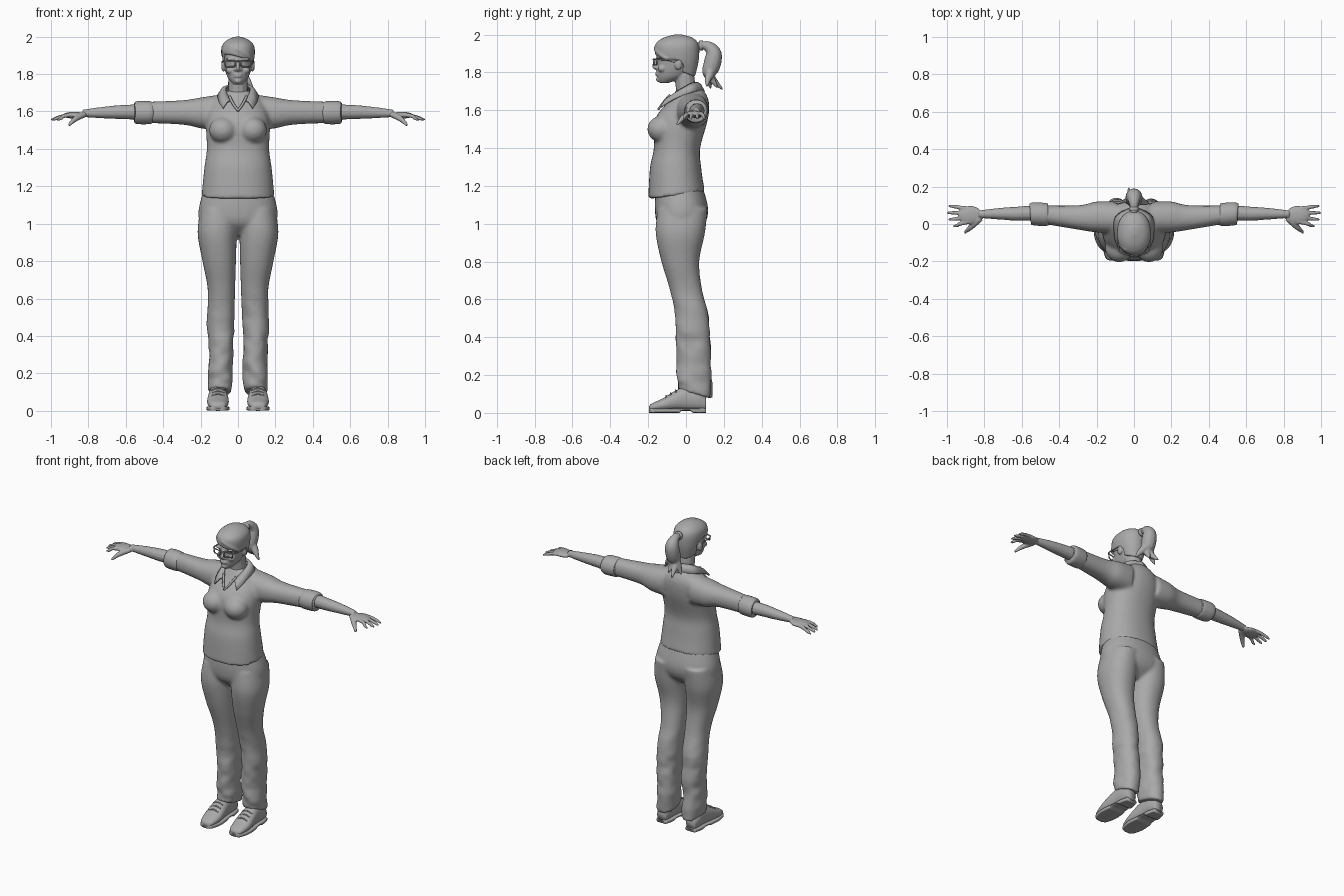
import bpy, bmesh, math
from mathutils import Vector, Matrix, noise

cube = bpy.data.objects.get("Cube")
if cube:
    bpy.data.objects.remove(cube, do_unlink=True)

GREY = (.4, .4, .4, 1)
SIDES = (-1, 1)
clay = bpy.data.materials.new("plain grey")
clay.diffuse_color = GREY
clay.use_nodes = True
clay.node_tree.nodes["Principled BSDF"].inputs["Base Color"].default_value = GREY


def smooth_rows(rows, steps=5):
    """Catmull-Rom interpolation through rows of numbers."""
    rows = [Vector(row) for row in rows]
    result = []
    for i in range(len(rows) - 1):
        start, end = rows[i], rows[i + 1]
        before = rows[i - 1] if i else start
        after = rows[min(i + 2, len(rows) - 1)]
        leave, arrive = (end - before) / 2, (after - start) / 2
        for step in range(steps):
            t = step / steps
            ease = t * t * (3 - 2 * t)
            result.append(start.lerp(end, ease) + leave * t * (1 - t) ** 2 - arrive * t * t * (1 - t))
    return result + [rows[-1]]


def skin_rings(bm, rings):
    """Bridge rings of points into a closed shell."""
    rings = [[bm.verts.new(point) for point in ring] for ring in rings]
    for low, high in zip(rings, rings[1:]):
        for i in range(len(low)):
            bm.faces.new((low[i - 1], low[i], high[i], high[i - 1]))
    bm.faces.new(rings[0])
    bm.faces.new(rings[-1])


def loft(bm, axis, rows, power=2.2, sides=32):
    """Rows hold the position on the axis, then the bounds on both other axes."""
    def curve(value):
        return math.copysign(abs(value) ** (2 / power), value)
    rings = []
    for t, a, b, c, d in smooth_rows(rows):
        ring = []
        for i in range(sides):
            angle = math.tau * i / sides
            u = (a + b) / 2 + (b - a) / 2 * curve(math.cos(angle))
            v = (c + d) / 2 + (d - c) / 2 * curve(math.sin(angle))
            ring.append({"x": (t, u, v), "y": (u, t, v), "z": (u, v, t)}[axis])
        rings.append(ring)
    skin_rings(bm, rings)


def body(bm, rows):
    """Symmetric upright loft: height, half width, front, back."""
    loft(bm, "z", [(z, -half, half, front, back) for z, half, front, back in rows])


def tube(bm, rows, steps=5, sides=12):
    """Round sweep through rows of x, y, z, radius."""
    rows = smooth_rows(rows, steps)
    points = [row.to_3d() for row in rows]
    side, rings = Vector((.3, .5, .8)), []
    for i, point in enumerate(points):
        along = (points[min(i + 1, len(points) - 1)] - points[max(i - 1, 0)]).normalized()
        side = (side - along * side.dot(along)).normalized()
        across = along.cross(side)
        angles = [math.tau * k / sides for k in range(sides)]
        rings.append([point + (side * math.cos(a) + across * math.sin(a)) * rows[i][3] for a in angles])
    skin_rings(bm, rings)


def ball(bm, centre, radii):
    bmesh.ops.create_uvsphere(bm, u_segments=20, v_segments=12, radius=1,
                              matrix=Matrix.LocRotScale(Vector(centre), None, Vector(radii)))


def finish(bm, name, voxel=0, relax=0, mirror=False):
    """Make the object; a voxel size blends its shells into one skin."""
    bmesh.ops.recalc_face_normals(bm, faces=bm.faces)
    mesh = bpy.data.meshes.new(name)
    bm.to_mesh(mesh)
    bm.free()
    mesh.materials.append(clay)
    mesh.shade_smooth()
    obj = bpy.data.objects.new(name, mesh)
    bpy.context.collection.objects.link(obj)
    if voxel:
        remesh = obj.modifiers.new("Blend", "REMESH")
        remesh.mode, remesh.voxel_size, remesh.use_smooth_shade = "VOXEL", voxel, True
    if relax:
        soften = obj.modifiers.new("Soften", "SMOOTH")
        soften.iterations = relax
    if mirror:
        obj.modifiers.new("Both sides", "MIRROR").use_mirror_merge = False
    return obj


# Shirt: torso, bust and sleeves, with a hem that dips at the front
bm = bmesh.new()
body(bm, [(1.15, .195, -.2, .1), (1.3, .18, -.19, .08), (1.4, .167, -.17, .075),
          (1.55, .17, -.165, .115), (1.65, .14, -.09, .12), (1.71, .07, -.05, .09)])
for vert in bm.verts:
    vert.co.z += max(0, 1.25 - vert.co.z) * (vert.co.y + .05) * 1.3
for side in SIDES:
    ball(bm, (side * .08, -.13, 1.5), (.075, .075, .07))
    loft(bm, "x", [(side * .1, -.05, .12, 1.5, 1.69), (side * .2, -.045, .12, 1.51, 1.675),
                   (side * .3, -.03, .1, 1.53, 1.66), (side * .54, .01, .1, 1.54, 1.65)])
finish(bm, "shirt", .01, 6)

# Rolled cuffs
bm = bmesh.new()
tube(bm, [(.455, .05, 1.594, .05), (.47, .05, 1.594, .061), (.54, .055, 1.594, .061), (.555, .055, 1.594, .05)],
     sides=32)
finish(bm, "sleeve_cuff", mirror=True)

# Collar: folded strip around the neck with pointed flaps
bm = bmesh.new()
fold = smooth_rows([(0, .06, 1.75), (.06, .02, 1.74), (.06, -.05, 1.7), (.035, -.095, 1.665)])
edge = smooth_rows([(0, .1, 1.7), (.1, .04, 1.7), (.105, -.07, 1.66), (.083, -.135, 1.62)])
strip = []
for upper, lower in zip(fold, edge):
    middle = upper.lerp(lower, .5) + Vector((0, 0, .012))
    strip.append([bm.verts.new(point) for point in (upper, middle, lower)])
for here, there in zip(strip, strip[1:]):
    for i in range(2):
        bm.faces.new((here[i], here[i + 1], there[i + 1], there[i]))
collar = finish(bm, "shirt_collar", mirror=True)
collar.modifiers.new("Thickness", "SOLIDIFY").thickness = .01

# Neckline edge running down to a V
bm = bmesh.new()
tube(bm, [(.045, -.085, 1.68, .007), (.025, -.12, 1.64, .007), (0, -.146, 1.605, .006)])
finish(bm, "neckline_edge", mirror=True)

# Trousers: hips and legs, with a slanted hem and cloth folds below the knee
bm = bmesh.new()
body(bm, [(1.19, .18, -.16, .09), (1.08, .21, -.165, .117), (1, .2, -.15, .1), (.94, .13, -.09, .04)])
LEG = [(1.08, .2, -.15, .115), (.95, .216, -.16, .1), (.8, .19, -.13, .07), (.65, .162, -.085, .085),
       (.5, .165, -.055, .12), (.3, .158, -.05, .13), (.1, .157, -.04, .135)]
for side in SIDES:
    loft(bm, "z", [(z, side * (.035 - .03 * z), side * outer, front, back) for z, outer, front, back in LEG])
for vert in bm.verts:
    x, y, z = vert.co
    vert.co.z -= max(0, .2 - z) * (y - .045) * 2.7
    fold = noise.noise(Vector((x * 11, y * 11, z * 17 + x * 9))) * min(.014, max(0, .65 - z) * .05)
    vert.co += Vector((x - math.copysign(.09, x), y - .04, 0)).normalized() * fold
finish(bm, "trousers", .01, 4)

# Forearm and hand with a fan of four fingers and a thumb
bm = bmesh.new()
tube(bm, [(.5, .06, 1.597, .042), (.62, .055, 1.597, .038), (.72, .055, 1.594, .031), (.83, .052, 1.59, .02)])
ball(bm, (.875, .047, 1.58), (.065, .05, .018))
for finger in range(4):
    base, tip = .012 + finger * .023, finger * .035 - .01
    reach = 1 - .008 * (finger - 2) ** 2
    tube(bm, [(.88, base, 1.582, .012), (.93, (base + tip) / 2, 1.576, .011),
              (reach - .02, tip, 1.562, .009), (reach, tip, 1.554, .005)])
tube(bm, [(.82, .03, 1.585, .016), (.87, -.015, 1.56, .015), (.905, -.046, 1.525, .007)])
finish(bm, "forearm_and_hand", .005, 3, mirror=True)

# Head: skull, neck and facial features
bm = bmesh.new()
body(bm, [(1.745, .025, -.142, -.09), (1.78, .054, -.153, 0), (1.84, .073, -.152, .045),
          (1.92, .078, -.15, .058), (1.98, .035, -.09, 0)])
tube(bm, [(0, 0, 1.62, .06), (0, 0, 1.7, .053), (0, -.01, 1.79, .053)])
tube(bm, [(0, -.148, 1.88, .009), (0, -.16, 1.855, .009), (0, -.169, 1.832, .011), (0, -.155, 1.82, .009)])
ball(bm, (0, -.145, 1.763), (.02, .014, .013))
for lip in SIDES:
    ball(bm, (0, -.15, 1.792 + lip * .005), (.023, .012, .006))
for side in SIDES:
    ball(bm, (side * .013, -.155, 1.824), (.009, .011, .008))
    ball(bm, (side * .04, -.125, 1.82), (.024, .024, .02))
    ball(bm, (side * .034, -.142, 1.88), (.03, .014, .009))
    ball(bm, (side * .078, -.04, 1.843), (.012, .02, .03))
finish(bm, "head", .005, 3)


def hair_part(bm, *cuts):
    """Full hair volume, trimmed by planes and added to the mesh."""
    part = bmesh.new()
    body(part, [(1.77, .05, -.06, .045), (1.86, .083, -.15, .067), (1.94, .089, -.164, .068),
                (1.98, .062, -.125, .04), (2, .015, -.06, -.02)])
    for point, normal in cuts:
        bmesh.ops.bisect_plane(part, geom=part.verts[:] + part.edges[:] + part.faces[:],
                               plane_co=point, plane_no=normal, clear_inner=True)
        bmesh.ops.holes_fill(part, edges=[edge for edge in part.edges if edge.is_boundary])
    mesh = bpy.data.meshes.new("hair_part")
    part.to_mesh(mesh)
    part.free()
    bm.from_mesh(mesh)
    bpy.data.meshes.remove(mesh)


# Hair: cap with a slanted hairline, a part behind the ears, and a swept fringe
bm = bmesh.new()
hair_part(bm, ((0, -.165, 1.895), (.3, .2, 1)))
hair_part(bm, ((0, 0, 1.795), (0, .4, 1)), ((0, -.02, 1.8), (0, 1, -.2)))
tube(bm, [(-.05, -.13, 1.955, .012), (0, -.156, 1.93, .014), (.05, -.138, 1.9, .014), (.078, -.095, 1.865, .008)])
tube(bm, [(-.05, -.13, 1.955, .01), (-.072, -.11, 1.92, .012), (-.077, -.085, 1.87, .007)])
finish(bm, "hair", .006, 3)

# Ponytail with curled strands
bm = bmesh.new()
tube(bm, [(0, .05, 1.935, .02), (0, .085, 1.943, .021), (0, .12, 1.935, .03), (0, .146, 1.9, .042),
          (0, .14, 1.85, .046), (0, .125, 1.8, .04), (0, .13, 1.765, .02)])
for x, y, z in ((-.03, .195, 1.71), (.08, .11, 1.725), (-.055, .13, 1.715), (.015, .165, 1.72)):
    tube(bm, [(0, .13, 1.83, .028), (x * .4, .125, 1.79, .024), (x * .7, y * .5 + .06, z + .035, .016), (x, y, z, .005)])
finish(bm, "ponytail", .006, 2)
bm = bmesh.new()
tube(bm, [(0, .07, 1.942, .025), (0, .08, 1.942, .028), (0, .09, 1.942, .025)])
finish(bm, "hair_tie")

# Glasses: rims, side arms and a bridge
bm = bmesh.new()
WIRE = .004
rim = [(.012, -.17, 1.87, WIRE), (.07, -.155, 1.87, WIRE), (.066, -.155, 1.84, WIRE), (.018, -.17, 1.84, WIRE)]
for start, end in zip(rim, rim[1:] + rim[:1]):
    tube(bm, [start, end], 1)
tube(bm, [rim[1], (.082, -.13, 1.868, WIRE), (.085, -.04, 1.865, WIRE)])
tube(bm, [(0, -.173, 1.868, WIRE), rim[0]], 1)
finish(bm, "glasses", mirror=True)

# Shoes: upper, sole with raised arch and heel, and laces
SHOE_X = .107
SHOE = [(-.195, .02, .035), (-.18, .042, .05), (-.12, .057, .078), (-.06, .055, .115),
        (0, .048, .14), (.06, .045, .13), (.105, .033, .09)]
bm = bmesh.new()
loft(bm, "y", [(y, SHOE_X - half, SHOE_X + half, .01, top) for y, half, top in SHOE])
finish(bm, "shoe_upper", mirror=True)
bm = bmesh.new()
loft(bm, "y", [(y, SHOE_X - half - WIRE, SHOE_X + half + WIRE, 0, .025) for y, half, top in SHOE], 5)
for vert in bm.verts:
    if abs(vert.co.y) < .025 and vert.co.z < .01:
        vert.co.z += .01
finish(bm, "shoe_sole", mirror=True)
bm = bmesh.new()
for row in range(3):
    y, z = -.105 + row * .025, .09 + row * .015
    tube(bm, [(SHOE_X + dx, y, z - abs(dx) / 3, WIRE) for dx in (-.035, 0, .035)])
finish(bm, "shoe_laces", mirror=True)
